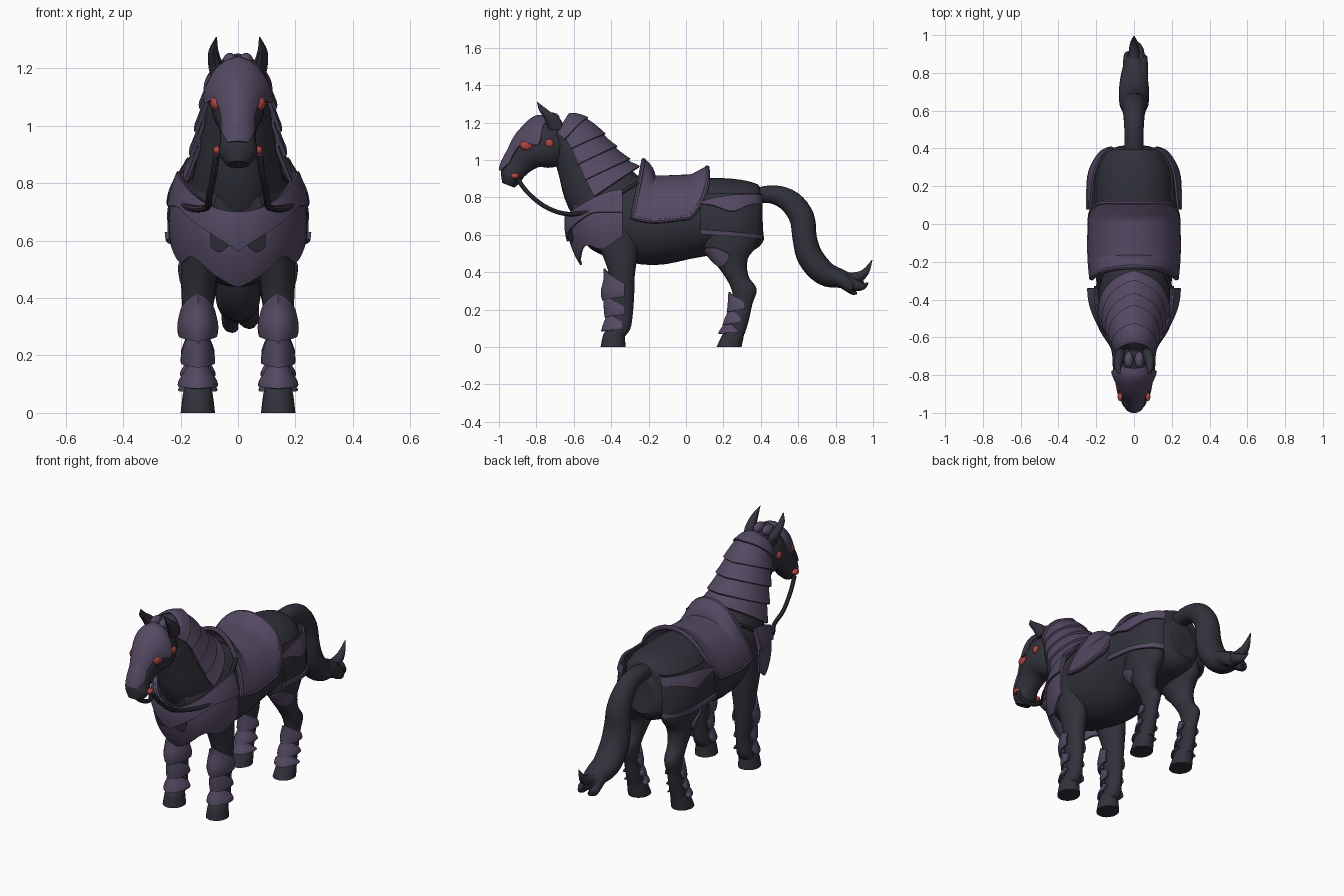
import bpy, bmesh, math
from math import sin, cos, pi, radians
from mathutils import Vector

if "Cube" in bpy.data.objects:
    bpy.data.objects.remove(bpy.data.objects["Cube"])


def material(name, color):
    m = bpy.data.materials.new(name)
    m.use_nodes = True
    m.diffuse_color = (*color, 1)
    shader = next(n for n in m.node_tree.nodes if n.type == 'BSDF_PRINCIPLED')
    shader.inputs["Base Color"].default_value = (*color, 1)
    shader.inputs["Roughness"].default_value = 0.8
    return m


HIDE = material("charcoal hide", (0.031, 0.031, 0.044))
ARMOUR = material("dusky purple armour", (0.09, 0.068, 0.125))
RED = material("ember red", (0.42, 0.06, 0.05))
parts = []


def finish(name, data, mat, mirror=False, thick=0):
    ob = bpy.data.objects.new(name, data)
    bpy.context.scene.collection.objects.link(ob)
    data.materials.append(mat)
    if thick:
        mod = ob.modifiers.new("Thickness", 'SOLIDIFY')
        mod.thickness, mod.offset = thick, 0
    if mirror:
        ob.modifiers.new("Mirror", 'MIRROR')
    parts.append(ob)


def patch(name, f, nu, nv, mat, closed=False, thick=0, mirror=False):
    """Grid surface from f(u, v); a closed one wraps in u and is capped."""
    bm = bmesh.new()
    count = nu if closed else nu + 1
    rows = [[bm.verts.new(f(i / nu, j / nv)) for i in range(count)] for j in range(nv + 1)]
    for a, b in zip(rows, rows[1:]):
        for i in range(nu):
            k = (i + 1) % count
            bm.faces.new((a[i], a[k], b[k], b[i]))
    if closed:
        bm.faces.new(rows[0])
        bm.faces.new(rows[-1])
    bmesh.ops.recalc_face_normals(bm, faces=bm.faces[:])
    me = bpy.data.meshes.new(name)
    bm.to_mesh(me)
    bm.free()
    finish(name, me, mat, mirror, thick)


def sample(tab, s):
    """Smooth interpolation of table rows at fractional row s."""
    last = len(tab) - 1
    s = max(0, min(last, s))
    i = min(int(s), last - 1)
    f = s - i
    rows = [tab[max(0, min(last, i + k))] for k in (-1, 0, 1, 2)]
    return [b + f / 2 * (c - a + f * (2*a - 5*b + 4*c - d + f * (3*(b - c) + d - a)))
            for a, b, c, d in zip(*rows)]


def ring(tab, s, a, swell=1, flat=False):
    """Point on a limb; rows are x, y, z, half width, half depth."""
    x, y, z, rx, rn = sample(tab, s)
    ahead, behind = sample(tab, s + .05), sample(tab, s - .05)
    tangent = Vector((0, ahead[1] - behind[1], ahead[2] - behind[2])).normalized()
    n = Vector((0, -1, 0)) if flat else Vector((0, tangent.z, -tangent.y))
    return Vector((x + rx * swell * sin(a), y, z)) + n * rn * swell * cos(a)


def loft(name, tab, mat=HIDE, flat=False, mirror=False, sides=24, steps=4):
    rows = len(tab) - 1
    patch(name, lambda u, v: ring(tab, v * rows, u * 2 * pi, 1, flat),
          sides, rows * steps, mat, True, 0, mirror)


def tube(name, pts, radius, mat, cyclic=False, mirror=False):
    cu = bpy.data.curves.new(name, 'CURVE')
    cu.dimensions, cu.bevel_depth, cu.bevel_resolution = '3D', radius, 2
    cu.use_fill_caps = True
    sp = cu.splines.new('POLY')
    sp.points.add(len(pts) - 1)
    for p, co in zip(sp.points, pts):
        p.co = (*co, 1)
    sp.use_cyclic_u = cyclic
    finish(name, cu, mat, mirror)


def blob(name, loc, size, mat):
    x, y, z = loc
    patch(name, lambda u, v: Vector((
        x + size[0] * cos(pi * (.02 + .96 * v)),
        y + size[1] * sin(pi * (.02 + .96 * v)) * cos(u * 2 * pi),
        z + size[2] * sin(pi * (.02 + .96 * v)) * sin(u * 2 * pi))), 14, 8, mat, True, 0, True)


# Torso, neck, head
BODY = [(0, .41, .69, .08, .1), (0, .38, .69, .15, .17), (0, .28, .70, .2, .195),
        (0, .15, .70, .21, .205), (0, 0, .688, .21, .218), (0, -.17, .67, .21, .232),
        (0, -.3, .69, .2, .23), (0, -.42, .70, .185, .215), (0, -.52, .70, .15, .175),
        (0, -.6, .69, .09, .11)]
NECK = [(0, -.37, .73, .18, .21), (0, -.465, .85, .15, .195), (0, -.54, .985, .125, .157),
        (0, -.61, 1.11, .102, .122), (0, -.68, 1.16, .08, .09)]
HEAD = [(0, -.64, 1.12, .06, .1), (0, -.73, 1.09, .092, .13), (0, -.82, 1.055, .088, .108),
        (0, -.88, 1, .067, .08), (0, -.918, .95, .062, .068), (0, -.935, .905, .067, .057),
        (0, -.95, .865, .04, .035)]
loft("torso", BODY, sides=32)
loft("neck", NECK)
loft("head", HEAD)
loft("ear", [(.065, -.69, 1.16, .03, .045), (.08, -.715, 1.22, .026, .042),
             (.085, -.76, 1.265, .017, .025), (.075, -.795, 1.31, .002, .002)],
     flat=True, mirror=True, sides=10)

# Tail with split ends
TAIL = [(0, .37, .81, .05, .04), (0, .47, .815, .05, .05), (0, .56, .775, .055, .062),
        (0, .62, .69, .065, .067), (0, .635, .58, .075, .065), (0, .665, .48, .08, .07),
        (0, .74, .395, .077, .066), (0, .83, .365, .06, .05), (0, .9, .345, .03, .034),
        (0, .95, .35, .005, .01)]
loft("tail", TAIL)
for label, x, tip_y, tip_z in (("upper", 0, .995, .465), ("middle", .025, .975, .345),
                               ("lower", -.025, .91, .295), ("side", .04, .89, .32)):
    loft(label + "_tail_lock", [(x, .72, .41, .035, .04), (x, .83, .36, .035, .04),
         (x, (.83 + tip_y) / 2 + .03, (.345 + tip_z) / 2 - .02, .025, .025),
         (0, tip_y, tip_z, .002, .002)], sides=10)

# Legs and hooves
FORE = [(.125, -.39, .66, .07, .13), (.135, -.355, .5, .064, .095), (.14, -.342, .38, .055, .068),
        (.14, -.345, .28, .046, .068), (.14, -.342, .18, .039, .058), (.14, -.355, .1, .046, .058),
        (.14, -.38, .06, .048, .056)]
HIND = [(.12, .25, .68, .08, .145), (.125, .235, .55, .078, .145), (.13, .235, .47, .065, .095),
        (.135, .27, .38, .05, .064), (.14, .31, .31, .045, .068), (.14, .305, .23, .038, .05),
        (.14, .285, .14, .04, .05), (.14, .26, .07, .046, .054)]
for label, leg, top_y, low_y in (("front", FORE, -.375, -.39), ("hind", HIND, .262, .23)):
    loft(label + "_leg", leg, flat=True, mirror=True, sides=20)
    loft(label + "_hoof", [(.14, top_y, .09, .044, .05), (.14, top_y - .01, .065, .052, .058),
         (.14, low_y, 0, .06, .067)], flat=True, mirror=True, sides=20, steps=3)


# Overlapping greaves with pointed tops, flared hems and a centre ridge
def greave(name, leg, start, end):
    def f(u, v):
        w = 2 * u - 1
        s = start + .75 * abs(w) + (end - start - .95 * abs(w)) * v
        ridge = .14 * max(0, 1 - 2 * abs(w))
        return ring(leg, s, w * radians(100), 1.08 + .34 * sin(pi * .65 * v) + ridge, True)
    patch(name, f, 16, 6, ARMOUR, thick=.01, mirror=True)


for label, leg, spans in (("front", FORE, ((1.65, 3.3), (2.9, 4.25), (3.85, 5.3))),
                          ("hind", HIND, ((4.2, 5.5), (5.1, 6.3), (5.9, 7)))):
    for k, (start, end) in enumerate(spans):
        greave(f"{label}_greave_{k + 1}", leg, start, end)
patch("thigh_plate", lambda u, v: ring(HIND, 1.2 + 1.2 * v, radians(
    45 + (u - .5) * 90 * sin(pi * (.1 + .8 * v))), 1.08, True), 8, 8, ARMOUR, thick=.01, mirror=True)

# Neck plates flaring toward the shoulders
for k in range(5):
    def neck_plate(u, v, k=k):
        w = 2 * u - 1
        s = 3.95 - k * .6 - .8 * v + .12 * abs(w)
        flare = .12 * v + .06 * v * w * w + .05 * max(0, 1 - 5 * abs(w))
        return ring(NECK, s, w * radians(101), 1.03 + flare)
    patch(f"neck_plate_{k + 1}", neck_plate, 20, 4, ARMOUR, thick=.012)

# Face guard with a ridge and an overhanging brow, cut back around the eyes
FACE_ANGLE = [(40,), (86,), (56,), (52,), (56,), (30,)]


def face_guard(u, v):
    w = 2 * u - 1
    a = w * radians(sample(FACE_ANGLE, 5 * v)[0])
    brow = .13 * math.exp(-((v - .16) / .15) ** 2) * (1 + .6 * w * w)
    return ring(HEAD, .85 + 3.7 * v, a, 1.04 + brow + .08 * (1 - abs(w)))


patch("face_guard", face_guard, 16, 20, ARMOUR, thick=.012)
blob("forelock_knob", (.028, -.72, 1.225), (.025, .045, .03), ARMOUR)
blob("eye", (.076, -.852, 1.078), (.02, .036, .027), RED)
blob("bridle_rosette", (.093, -.73, 1.09), (.011, .022, .022), RED)
blob("bit_rosette", (.07, -.915, .915), (.017, .024, .016), RED)
REIN = [(.075, -.9, .9), (.085, -.85, .83), (.1, -.76, .755), (.11, -.66, .715),
        (.17, -.56, .715), (.2, -.47, .745), (.2, -.37, .81), (.17, -.26, .88)]
tube("rein", [sample(REIN, i / 4) for i in range(29)], .012, HIDE, mirror=True)

# Chest armour: scalloped apron with dark insets and a raised collar over it
HEM = [(.44,), (.48,), (.545,), (.525,), (.59,)]


def chest(swell, hem, span=(-1, 1)):
    def f(u, v):
        w = span[0] + (span[1] - span[0]) * u
        low, high = hem(abs(w)), .7 + .14 * sin(w * pi / 2) ** 2
        z = low + (high - low) * v
        r = swell * (1 - 5 * (z - .66) ** 2)
        return Vector((.235 * r * sin(w * pi / 2), -.34 - .29 * r * cos(w * pi / 2), z))
    return f


patch("chest_apron", chest(1, lambda w: sample(HEM, 4 * w)[0]), 40, 10, ARMOUR, thick=.012)
patch("chest_inset", chest(1.03, lambda w: .56 + 3 * (w - .18) ** 2, (.08, .26)),
      6, 4, HIDE, thick=.008, mirror=True)
patch("chest_collar", chest(1.05, lambda w: min(.72, .565 + .24 * w)), 32, 6, ARMOUR, thick=.012)


# Saddle with high pommel and cantle
def saddle(u, v):
    w = 2 * u - 1
    a = w * radians(89)
    s = 3.15 + .75 * w ** 4 + (2.7 - .7 * w ** 4) * v
    rise = .33 * max(0, v - .76) / .24 * cos(a) ** 4 + .22 * max(0, .2 - v) / .2 * cos(a) ** 2
    return ring(BODY, s, a, 1.03 + .08 * w * w + rise)


patch("saddle", saddle, 28, 18, ARMOUR, thick=.02)
EDGE = [(i / 24, 0) for i in range(24)] + [(1, i / 12) for i in range(12)]
EDGE += [(1 - u, 1 - v) for u, v in EDGE]
tube("saddle_rim", [saddle(u, v) for u, v in EDGE], .014, ARMOUR, True)


# Hip guard: hanging dark skirt between an upper band and a lower trim
def hip(swell, low, high):
    def f(u, v):
        x, y, z, rx, rn = sample(BODY, .5 + 3 * u)
        z = low(u) + (high(u) - low(u)) * v
        return Vector((rx * swell * (1 - ((z - .66) / .3) ** 2) ** .5, y, z))
    return f


patch("hip_skirt", hip(1.14, lambda u: .58 + .03 * u, lambda u: .82), 14, 8, HIDE,
      thick=.012, mirror=True)
patch("hip_band", hip(1.19, lambda u: .765 - .04 * math.exp(-((u - .6) / .2) ** 2),
                      lambda u: .815 - .04 * u ** 4), 14, 4, ARMOUR, thick=.018, mirror=True)
patch("hip_trim", hip(1.18, lambda u: .575 + .03 * u, lambda u: .6 + .03 * u), 14, 2, ARMOUR,
      thick=.016, mirror=True)

# Bake modifiers and curves, then smooth while keeping edges crisp
bpy.ops.object.select_all(action='DESELECT')
for ob in parts:
    ob.select_set(True)
bpy.context.view_layer.objects.active = parts[0]
bpy.ops.object.convert(target='MESH')
bpy.ops.object.shade_smooth_by_angle(angle=radians(40))
